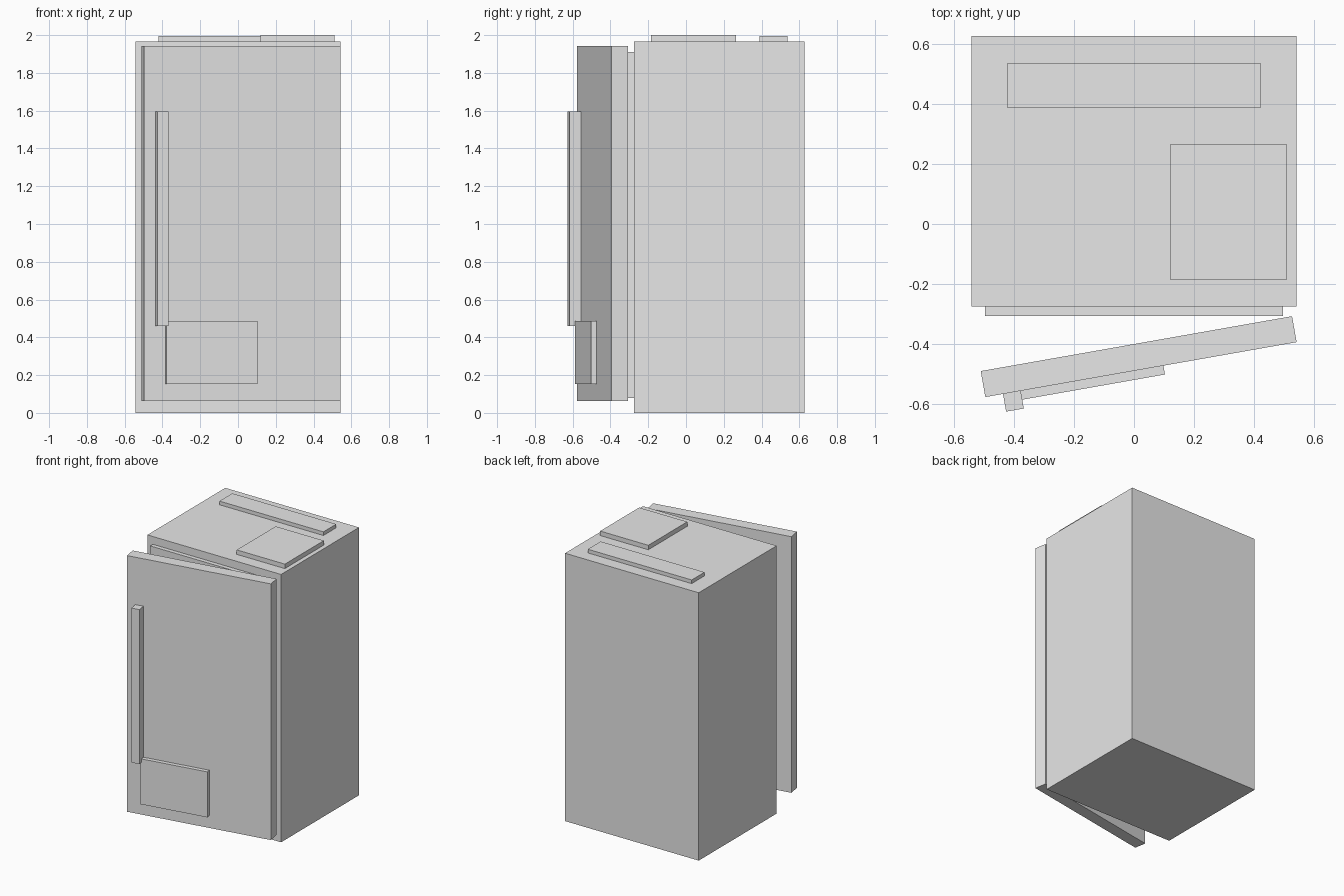
import bpy
import math
from mathutils import Matrix

default = bpy.data.objects.get("Cube")
if default:
    bpy.data.objects.remove(default, do_unlink=True)

GREY = (0.8, 0.8, 0.8, 1.0)
grey = bpy.data.materials.new("light grey")
grey.use_nodes = True
grey.diffuse_color = GREY
for node in grey.node_tree.nodes:
    if node.type == 'BSDF_PRINCIPLED':
        node.inputs["Base Color"].default_value = GREY


def box(name, x, y, z, parent=None):
    """Flat-sided box spanning the (min, max) ranges."""
    bpy.ops.mesh.primitive_cube_add(size=1)
    ob = bpy.context.object
    ob.name = ob.data.name = name
    spans = (x, y, z)
    centre = [(a + b) / 2 for a, b in spans]
    size = [b - a for a, b in spans]
    ob.data.transform(Matrix.Translation(centre) @ Matrix.Diagonal((*size, 1)))
    ob.data.materials.append(grey)
    ob.parent = parent
    return ob


# Cabinet with the raised door seal on its front
TOP = 1.967
box("cabinet", (-0.543, 0.543), (-0.276, 0.628), (0, TOP))
box("door_seal", (-0.498, 0.498), (-0.307, -0.276), (0.078, 1.91))

# Thin plates on the roof
box("rear_roof_strip", (-0.422, 0.422), (0.388, 0.537), (TOP, 1.994))
box("side_roof_panel", (0.12, 0.511), (-0.186, 0.266), (TOP, 2.0))

# Door, modelled from its hinge corner and swung ajar
FACE = -0.088
door = box("door", (-1.056, 0), (FACE, 0), (0.062, 1.943))
door.location = (0.528, -0.308, 0)
door.rotation_euler.z = math.radians(10)

# Parts fixed to the door face
box("door_handle", (-0.996, -0.936), (FACE - 0.06, FACE), (0.46, 1.595), door)
box("lower_door_panel", (-0.942, -0.452), (FACE - 0.03, FACE), (0.152, 0.486), door)
